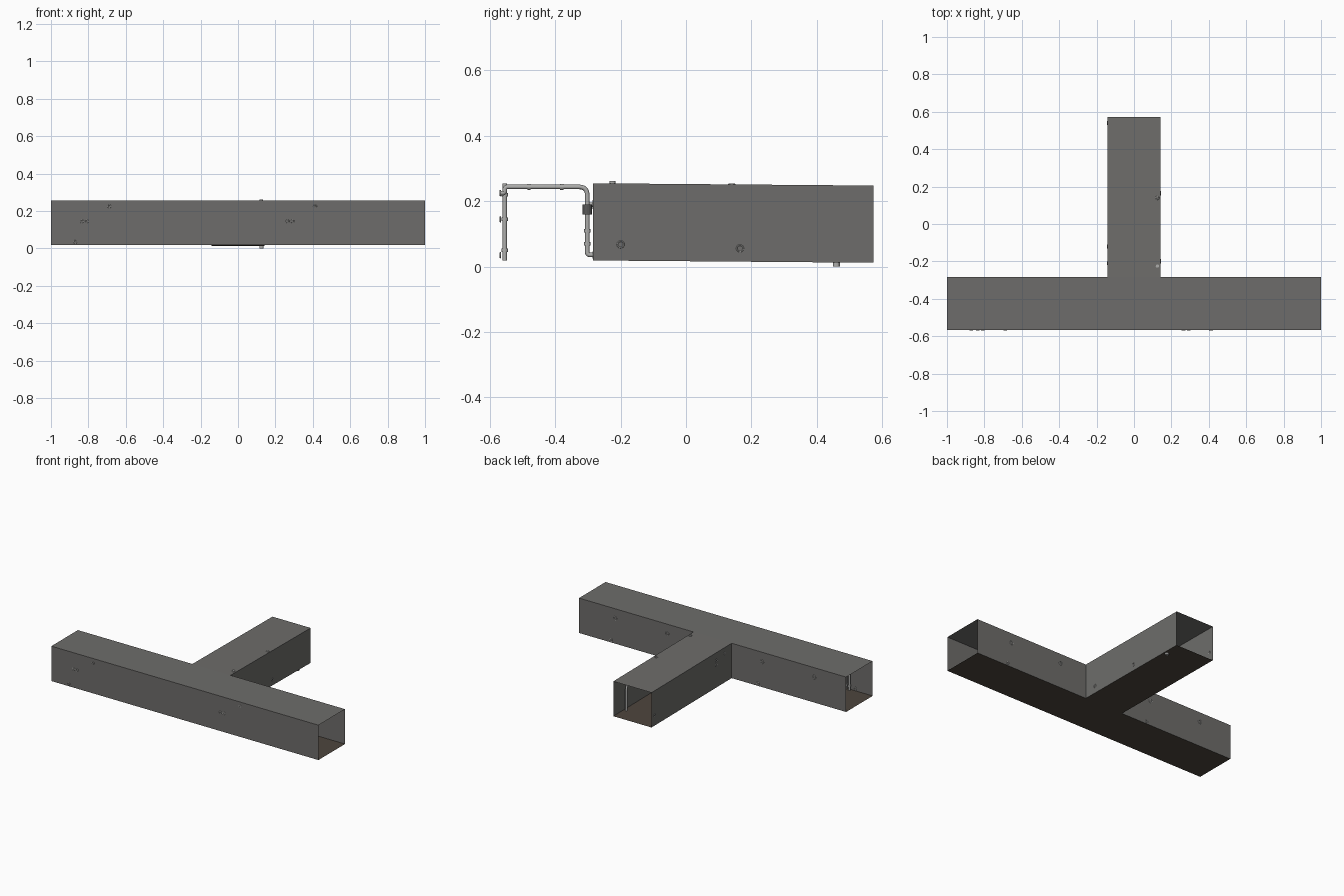
import bpy, bmesh, math
from mathutils import Vector

if "Cube" in bpy.data.objects:
    bpy.data.objects.remove(bpy.data.objects["Cube"])


def material(name, rgb):
    m = bpy.data.materials.new(name)
    m.diffuse_color = (*rgb, 1)
    m.use_nodes = True
    m.node_tree.nodes["Principled BSDF"].inputs["Base Color"].default_value = m.diffuse_color
    return m


WALL = material("dark grey panel", (0.155, 0.152, 0.145))
FLOOR = material("brown floor", (0.075, 0.060, 0.047))
PIPE = material("light grey pipe", (0.42, 0.42, 0.41))
VALVE = material("dark valve", (0.10, 0.10, 0.10))

Y0, Y1, Y2 = -0.568, -0.284, 0.573      # front wall, back wall, stem end
SX = 0.143                              # half width of the stem
ZB, ZT = 0.019, 0.255                   # floor and ceiling heights


def link(name, bm, mats):
    me = bpy.data.meshes.new(name)
    bm.to_mesh(me)
    bm.free()
    for m in mats:
        me.materials.append(m)
    ob = bpy.data.objects.new(name, me)
    bpy.context.collection.objects.link(ob)
    return ob


# Open-ended T corridor shell; the stem sinks slightly toward its end
def corridor():
    bm = bmesh.new()
    plan = [(-1, Y0), (1, Y0), (1, Y1), (SX, Y1), (SX, Y2),
            (-SX, Y2), (-SX, Y1), (-1, Y1)]

    def ring(z):
        return [bm.verts.new((x, y, z - 0.007 * max(0, y - Y1) / (Y2 - Y1)))
                for x, y in plan]
    lo, hi = ring(ZB), ring(ZT)
    for bar in ((0, 1, 2, 3, 6, 7), (3, 4, 5, 6)):
        bm.faces.new([hi[i] for i in bar])
        bm.faces.new([lo[i] for i in reversed(bar)]).material_index = 1
    for i in (0, 2, 3, 5, 6):                       # walls, leaving three ends open
        j = (i + 1) % 8
        bm.faces.new((lo[i], lo[j], hi[j], hi[i]))
    link("corridor_shell", bm, [WALL, FLOOR])


# Round pipe along a path with filleted corners
def pipe(name, path, r=0.007, bend=0.025):
    p = [Vector(v) for v in path]
    pts = [p[0]]
    for a, b, c in zip(p, p[1:], p[2:]):
        k = min(bend, (a - b).length * 0.48, (c - b).length * 0.48)
        s, e = b + (a - b).normalized() * k, b + (c - b).normalized() * k
        for t in (0, 0.2, 0.4, 0.6, 0.8, 1):
            pts.append(s * (1 - t) ** 2 + b * 2 * t * (1 - t) + e * t * t)
    pts.append(p[-1])
    cu = bpy.data.curves.new(name, 'CURVE')
    cu.dimensions = '3D'
    cu.bevel_depth, cu.bevel_resolution = r, 2
    sp = cu.splines.new('POLY')
    sp.points.add(len(pts) - 1)
    for q, v in zip(sp.points, pts):
        q.co = (*v, 1)
    cu.materials.append(PIPE)
    ob = bpy.data.objects.new(name, cu)
    bpy.context.collection.objects.link(ob)
    bpy.ops.object.select_all(action='DESELECT')
    ob.select_set(True)
    bpy.context.view_layer.objects.active = ob
    bpy.ops.object.convert(target='MESH')


# Cylinder collar used for couplings and valves
def collar(name, pos, axis, r=0.010, length=0.010, mat=PIPE):
    bm = bmesh.new()
    q = Vector((0, 0, 1)).rotation_difference(Vector(axis)).to_matrix().to_4x4()
    q.translation = pos
    bmesh.ops.create_cone(bm, cap_ends=True, segments=12, radius1=r, radius2=r,
                          depth=length, matrix=q)
    link(name, bm, [mat])


# Ring where a pipe passes through a wall
def wall_ring(pos, axis, r=0.009):
    rot = Vector((0, 0, 1)).rotation_difference(Vector(axis)).to_euler()
    bpy.ops.mesh.primitive_torus_add(location=pos, rotation=rot, major_radius=r,
                                     minor_radius=0.002, major_segments=16,
                                     minor_segments=6)
    ob = bpy.context.object
    ob.name = "wall_ring"
    ob.data.materials.append(PIPE)


corridor()

# Two identical pipe groups along the crossbar
FY, BY = Y0 + 0.014, Y1 - 0.018         # pipe lines on the front and back walls
for dx in (0, 1.1):
    # twin risers on the front wall
    for x in (-0.835, -0.808):
        pipe("front_riser", [(x + dx, FY, ZB), (x + dx, FY, ZT)])
        wall_ring((x + dx, Y0, 0.145), (0, 1, 0), 0.008)
        for z in (0.05, 0.145, 0.22):
            collar("riser_coupling", (x + dx, FY, z), (0, 0, 1))
    # long front pipe stepping from low to high
    if dx == 0:
        wall_ring((-0.87, Y0, 0.035), (0, 1, 0), 0.008)
    wall_ring((-0.688 + dx, Y0, 0.225), (0, 1, 0), 0.008)
    # overhead crossing that drops down the back wall
    x = -0.34 + dx
    pipe("overhead_pipe", [(x, Y0, 0.225), (x, FY, 0.225), (x, FY, 0.244),
                           (x, BY, 0.244), (x, BY, 0.036), (x, Y1, 0.036)])
    for y in (-0.48, -0.38):
        collar("overhead_coupling", (x, y, 0.244), (0, 1, 0), 0.009)
    for z in (0.07, 0.11):
        collar("drop_coupling", (x, BY, z), (0, 0, 1))
    collar("drop_valve", (x, BY, 0.175), (0, 0, 1), 0.014, 0.03, VALVE)
    wall_ring((x, Y1, 0.036), (0, 1, 0))
    # bracket pipe running along the back wall
    xa, xb = -0.76 + dx, -0.37 + dx
    pipe("back_wall_pipe", [(xa, Y1, 0.19), (xa, BY, 0.19),
                            (xb, BY, 0.19), (xb, Y1, 0.19)], bend=0.012)
    for xr in (xa, xb):
        wall_ring((xr, Y1, 0.19), (0, 1, 0), 0.012)

# Stem: stepped pipe from floor to ceiling along the right wall
X = SX - 0.018
pipe("stem_step_pipe", [(X, 0.46, 0.006), (X, 0.46, 0.19),
                        (X, 0.14, 0.19), (X, 0.14, 0.253)], bend=0.04)
collar("floor_flange", (X, 0.46, 0.006), (0, 0, 1), 0.011, 0.012)
wall_ring((X, 0.14, 0.252), (0, 0, 1))
for y in (0.22, 0.38):
    collar("step_coupling", (X, y, 0.19), (0, 1, 0))

# Stem: low pipe on the right wall
pipe("stem_low_pipe", [(SX, -0.2, 0.068), (X, -0.2, 0.068), (X, 0.165, 0.056),
                       (SX, 0.165, 0.056)], bend=0.012)
wall_ring((SX, -0.2, 0.068), (1, 0, 0), 0.010)
wall_ring((SX, 0.165, 0.056), (1, 0, 0), 0.010)
collar("low_valve", (X, 0.0, 0.062), (0, 1, 0), 0.013, 0.03, VALVE)

# Stem: riser reaching through the ceiling near the junction
pipe("junction_riser", [(X, -0.225, ZB), (X, -0.225, 0.258)])
collar("ceiling_flange", (X, -0.225, 0.257), (0, 0, 1), 0.009, 0.010)

# Stem: rings on the left wall
for y, z in ((0.54, 0.08), (-0.12, 0.2), (-0.12, 0.17), (-0.21, 0.215)):
    wall_ring((-SX, y, z), (1, 0, 0), 0.008)
